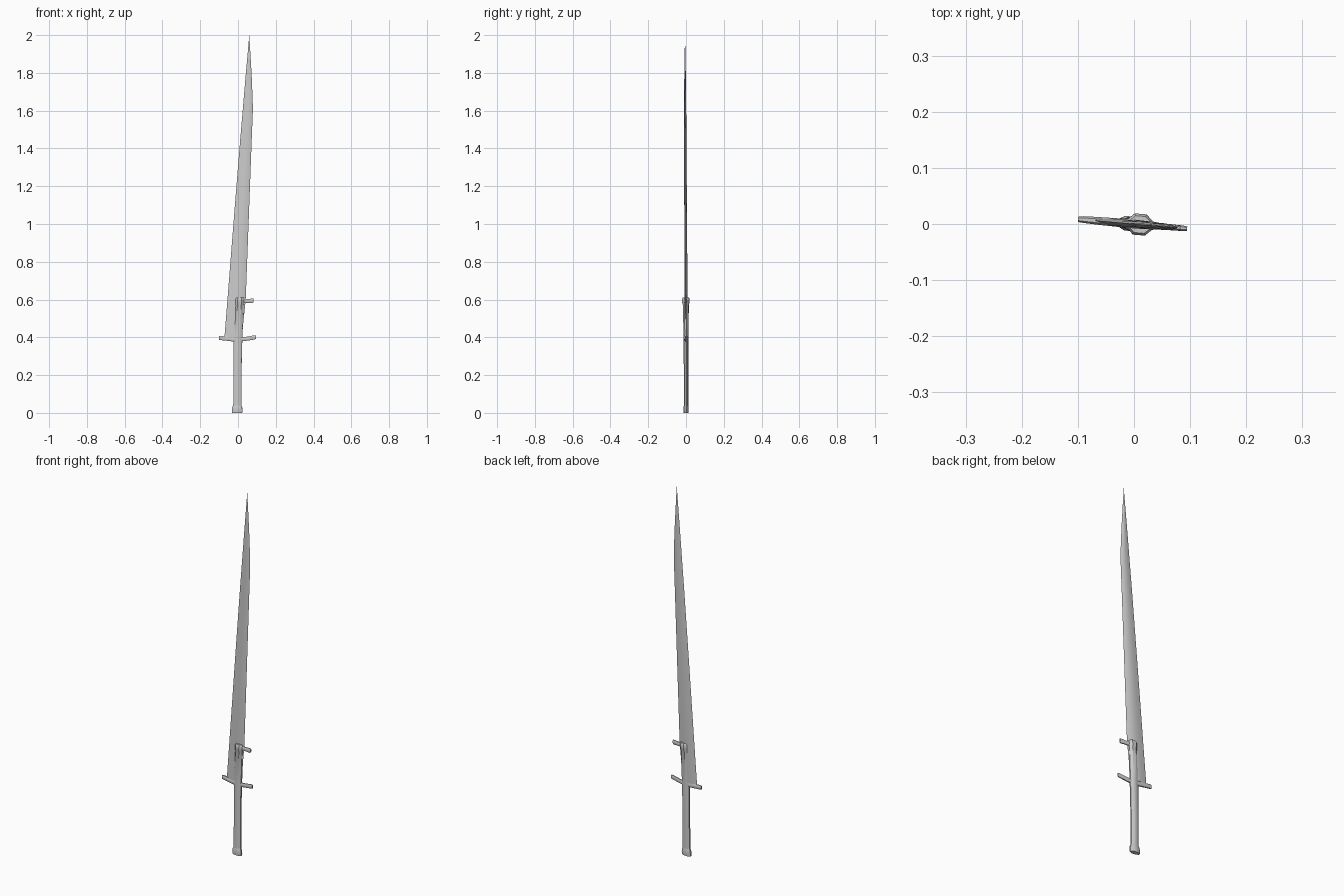
import bpy, bmesh, math
from mathutils import Matrix, Vector

if "Cube" in bpy.data.objects:
    bpy.data.objects.remove(bpy.data.objects["Cube"])

# The whole weapon is turned slightly about the vertical axis
TURN = Matrix.Rotation(math.radians(-5), 4, 'Z')


def loft(name, rings, smooth=35):
    """Skin a closed solid over rings with equal point counts."""
    bm = bmesh.new()
    rows = [[bm.verts.new(TURN @ Vector(p)) for p in ring] for ring in rings]
    n = len(rows[0])
    for a, b in zip(rows, rows[1:]):
        for i in range(n):
            j = (i + 1) % n
            bm.faces.new((a[i], a[j], b[j], b[i]))
    bm.faces.new(rows[0][::-1])
    bm.faces.new(rows[-1])
    bmesh.ops.remove_doubles(bm, verts=bm.verts, dist=1e-5)
    bmesh.ops.recalc_face_normals(bm, faces=bm.faces)
    mesh = bpy.data.meshes.new(name)
    bm.to_mesh(mesh)
    bm.free()
    ob = bpy.data.objects.new(name, mesh)
    bpy.context.collection.objects.link(ob)
    bpy.context.view_layer.objects.active = ob
    ob.select_set(True)
    bpy.ops.object.shade_smooth_by_angle(angle=math.radians(smooth))
    ob.select_set(False)
    return ob


def blade_ring(z, left, right, t):
    w = right - left
    side = [(0, 0), (0.3, 0.75), (0.55, 1), (0.8, 0.75), (1, 0)]
    pts = side + [(u, -v) for u, v in side[-2:0:-1]]
    return [(left + w * u, v * t, z) for u, v in pts]


def grip_ring(z, left, right, depth):
    c, r = (left + right) / 2, (right - left) / 2
    shape = [(-1, -.35), (-.45, -1), (.45, -1), (1, -.35),
             (1, .35), (.45, 1), (-.45, 1), (-1, .35)]
    return [(c + r * u, depth * v, z) for u, v in shape]


def bar_ring(x, low, high, depth):
    c, h = (low + high) / 2, (high - low) / 2
    shape = [(-1, -.5), (-.5, -1), (.5, -1), (1, -.5),
             (1, .5), (.5, 1), (-.5, 1), (-1, .5)]
    return [(x, depth * u, c + h * v) for u, v in shape]


# Blade: asymmetric leaning outline with sharp edges, clipped to a point
loft("blade", [blade_ring(*s) for s in [
    (0.40, -.072, .020, .008), (0.60, -.056, .041, .008),
    (1.13, -.014, .061, .007), (1.45, .012, .073, .006),
    (1.60, .025, .079, .006), (1.66, .030, .078, .005),
    (1.80, .042, .072, .004), (2.00, .0600, .0602, .0001)]])

# Grip running up into the blade, with a raised collar at its top
loft("grip", [grip_ring(*s) for s in [
    (0.03, -.025, .018, .011), (0.20, -.024, .018, .011),
    (0.40, -.022, .023, .012), (0.57, -.014, .030, .015),
    (0.585, -.013, .033, .019), (0.605, -.013, .034, .019),
    (0.612, -.009, .030, .015)]])

# Pommel
loft("pommel", [grip_ring(*s) for s in [
    (0.0, -.031, .022, .012), (0.012, -.032, .024, .013),
    (0.030, -.030, .022, .013), (0.042, -.025, .018, .010)]])

# Lower guard arms
loft("guard_left", [bar_ring(*s) for s in [
    (-.100, .386, .406, .005), (-.090, .385, .407, .006),
    (-.060, .382, .404, .007), (-.010, .376, .402, .008)]])
loft("guard_right", [bar_ring(*s) for s in [
    (.010, .378, .400, .006), (.040, .381, .402, .006),
    (.085, .388, .410, .005), (.095, .391, .409, .004)]])

# Upper prong beside the collar
loft("upper_prong", [bar_ring(*s) for s in [
    (.020, .580, .603, .009), (.045, .583, .602, .006),
    (.075, .581, .605, .005), (.083, .584, .604, .004)]])
